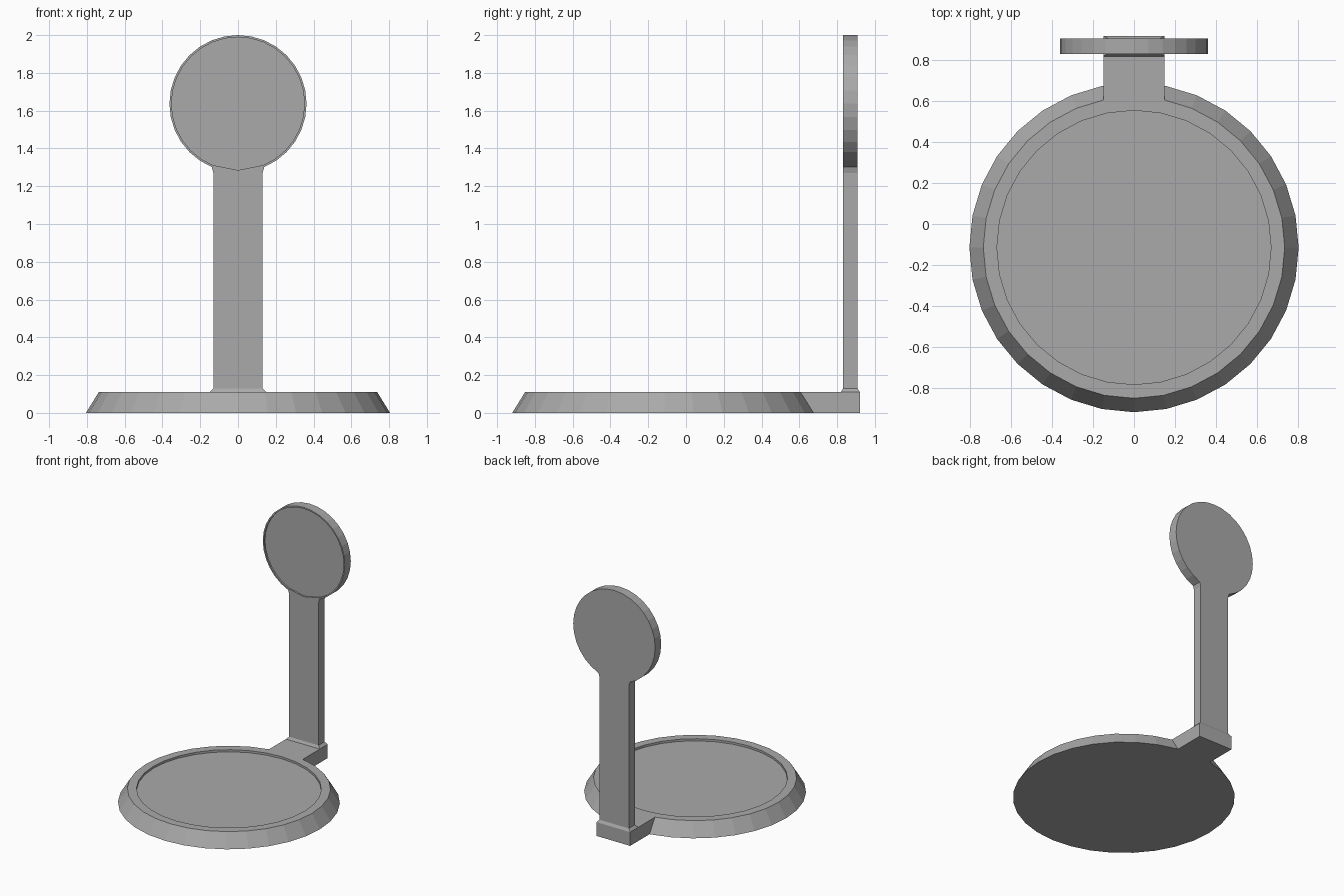
import bpy, bmesh
from math import sin, cos, pi

if "Cube" in bpy.data.objects:
    bpy.data.objects.remove(bpy.data.objects["Cube"])

SIDES = 32
BASE_Y = -0.115
HEAD_Z, HEAD_R = 1.637, 0.363
Y_FRONT, Y_BACK = 0.832, 0.908

grey = bpy.data.materials.new("dark_grey")
grey.diffuse_color = (0.4, 0.4, 0.4, 1)
grey.use_nodes = True
grey.node_tree.nodes["Principled BSDF"].inputs["Base Color"].default_value = grey.diffuse_color


def loft(name, rings):
    """Closed solid through a list of equal-length point rings."""
    bm = bmesh.new()
    loops = [[bm.verts.new(p) for p in ring] for ring in rings]
    n = len(loops[0])
    for a, b in zip(loops, loops[1:]):
        for i in range(n):
            j = (i + 1) % n
            bm.faces.new((a[i], a[j], b[j], b[i]))
    bm.faces.new(loops[0][::-1])
    bm.faces.new(loops[-1])
    bmesh.ops.recalc_face_normals(bm, faces=bm.faces[:])
    mesh = bpy.data.meshes.new(name)
    bm.to_mesh(mesh)
    bm.free()
    mesh.materials.append(grey)
    obj = bpy.data.objects.new(name, mesh)
    bpy.context.collection.objects.link(obj)
    return obj


def boolean(obj, tool, operation):
    mod = obj.modifiers.new(operation.lower(), 'BOOLEAN')
    mod.operation, mod.object, mod.solver = operation, tool, 'EXACT'
    bpy.context.view_layer.objects.active = obj
    bpy.ops.object.modifier_apply(modifier=mod.name)
    bpy.data.objects.remove(tool)


def circle(r, z):
    return [(r * cos(2 * pi * i / SIDES), BASE_Y + r * sin(2 * pi * i / SIDES), z)
            for i in range(SIDES)]


def rect(x, y0, y1, z):
    return [(-x, y0, z), (x, y0, z), (x, y1, z), (-x, y1, z)]


def head_arc(r):
    """Head circle from lower right, over the top, to lower left."""
    return [(r * sin(2 * pi * i / SIDES), HEAD_Z - r * cos(2 * pi * i / SIDES))
            for i in range(2, SIDES - 1)]


def at_y(profile, y):
    return [(x, y, z) for x, z in profile]


# Round base pad with sloped rim and shallow tray
base = loft("base_pad", [circle(0.805, 0), circle(0.737, 0.11),
                         circle(0.67, 0.11), circle(0.67, 0.093)])

# Neck joining the pad to the post
neck = loft("base_neck", [rect(0.15, 0.575, 0.92, 0), rect(0.15, 0.575, 0.92, 0.11)])
boolean(base, neck, 'UNION')

# Chamfered foot of the post
loft("post_foot", [rect(0.15, 0.82, 0.92, 0.11), rect(0.13, Y_FRONT, Y_BACK, 0.13)])

# Upright post and round head in one keyhole outline
outline = head_arc(HEAD_R) + [(-0.13, 1.27), (-0.13, 0.13), (0.13, 0.13), (0.13, 1.27)]
post = loft("post_and_head", [at_y(outline, Y_FRONT), at_y(outline, Y_BACK)])

# Shallow recess in the head front
recess = head_arc(0.352) + [(0, HEAD_Z - 0.352)]
cutter = loft("head_recess", [at_y(recess, Y_FRONT - 0.05), at_y(recess, Y_FRONT + 0.012)])
boolean(post, cutter, 'DIFFERENCE')
